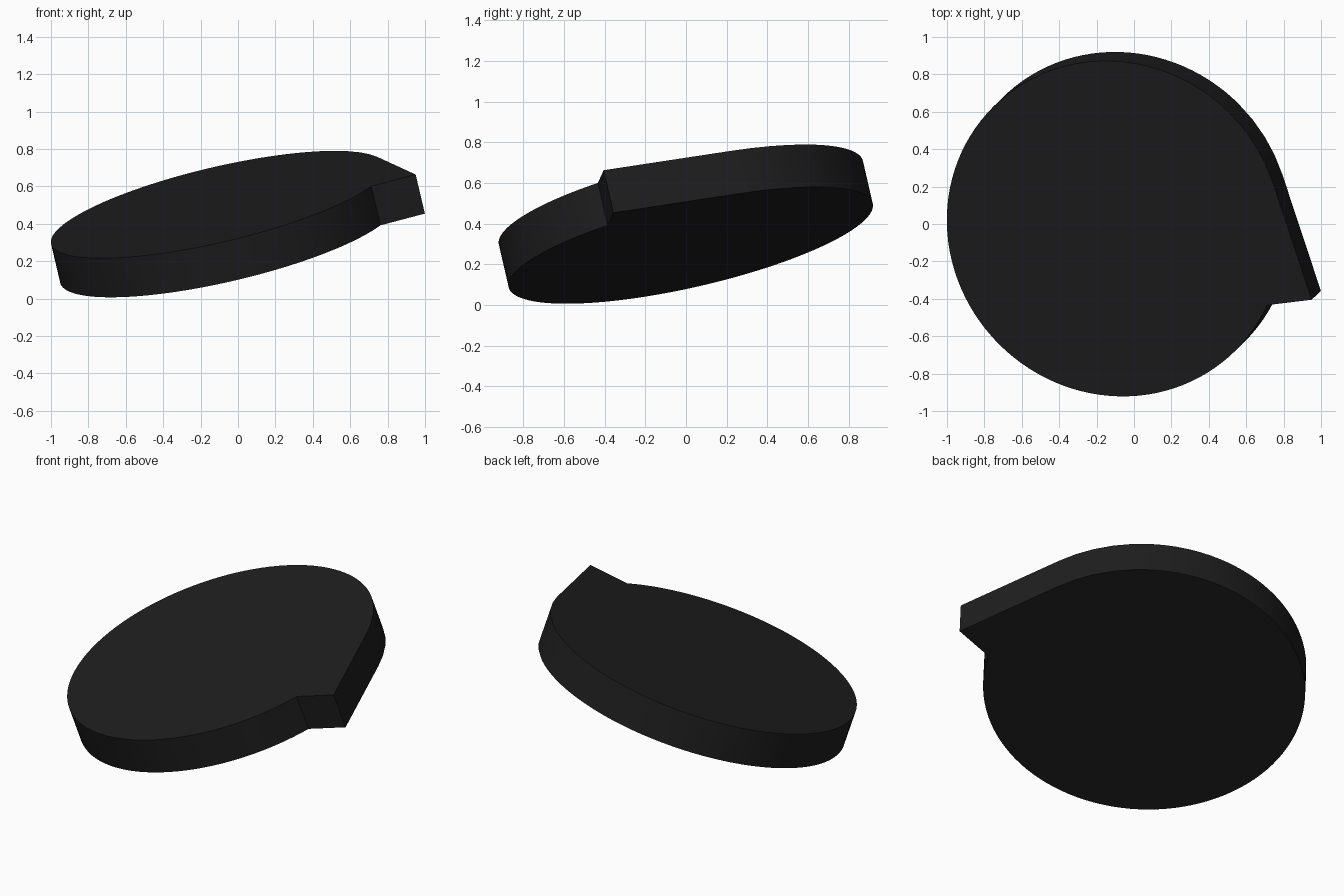
import bpy, bmesh, math
from mathutils import Vector

if "Cube" in bpy.data.objects:
    bpy.data.objects.remove(bpy.data.objects["Cube"])

# Tilted frame of the disc
normal = Vector((-0.235, -0.23, 1.0)).normalized()
rot = Vector((0, 0, 1)).rotation_difference(normal)
center = Vector((-0.105, -0.025, 0.503))      # middle of the top face
R, T = 0.919, 0.22


def to_local(x, y):
    """Point on the tilted top plane above (x, y), in disc coordinates."""
    z = center.z - (normal.x * (x - center.x) + normal.y * (y - center.y)) / normal.z
    return rot.inverted() @ (Vector((x, y, z)) - center)


# Outline: coarse arc leading into the tab, fine arc around the disc, tab tip
tip = to_local(0.95, -0.405)
inner = to_local(0.705, -0.43)
dist = math.hypot(tip.x, tip.y)
start = math.atan2(tip.y, tip.x) + math.acos(R / dist)   # tangent point
blend = math.radians(45)
end = math.atan2(inner.y, inner.x) + math.tau
angles = [start + (blend - start) * i / 4 for i in range(4)]
angles += [blend + (end - blend) * i / 90 for i in range(91)]
outline = [(R * math.cos(a), R * math.sin(a)) for a in angles] + [(tip.x, tip.y)]

# Extruded disc with pointed tab
bm = bmesh.new()
face = bm.faces.new([bm.verts.new((x, y, -T)) for x, y in outline])
ext = bmesh.ops.extrude_face_region(bm, geom=[face], use_keep_orig=True)
top = [g for g in ext["geom"] if isinstance(g, bmesh.types.BMVert)]
bmesh.ops.translate(bm, verts=top, vec=(0, 0, T))
bmesh.ops.recalc_face_normals(bm, faces=bm.faces[:])
bmesh.ops.rotate(bm, verts=bm.verts[:], cent=(0, 0, 0), matrix=rot.to_matrix())
bmesh.ops.translate(bm, verts=bm.verts[:], vec=center)
mesh = bpy.data.meshes.new("tabbed_disc")
bm.to_mesh(mesh)
bm.free()
disc = bpy.data.objects.new("tabbed_disc", mesh)
bpy.context.collection.objects.link(disc)

# Black finish
mat = bpy.data.materials.new("black")
mat.diffuse_color = (0.013, 0.013, 0.013, 1)
mat.use_nodes = True
mat.node_tree.nodes["Principled BSDF"].inputs["Base Color"].default_value = mat.diffuse_color
mesh.materials.append(mat)

# Smooth rim with sharp edges
bpy.context.view_layer.objects.active = disc
disc.select_set(True)
bpy.ops.object.shade_smooth_by_angle(angle=math.radians(30))
